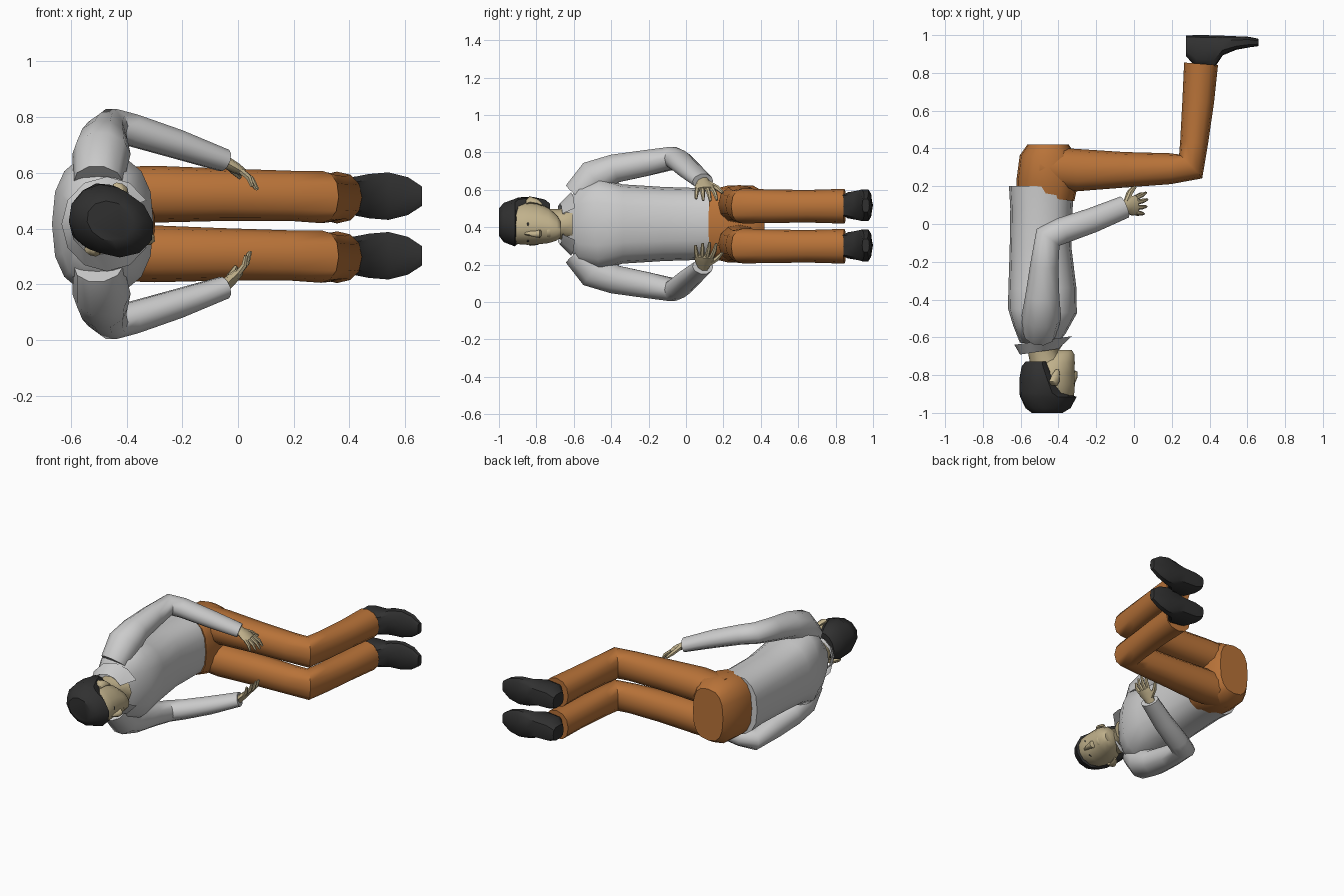
import bpy, bmesh, math
from mathutils import Vector as V

if "Cube" in bpy.data.objects:
    bpy.data.objects.remove(bpy.data.objects["Cube"])

MID = 0.417            # height of the body's symmetry plane (figure lies on its side)


def material(name, rgb):
    m = bpy.data.materials.new(name)
    m.diffuse_color = (*rgb, 1)
    m.use_nodes = True
    m.node_tree.nodes["Principled BSDF"].inputs["Base Color"].default_value = m.diffuse_color
    return m


SKIN = material("skin", (0.53, 0.44, 0.26))
CLOTH = material("orange cloth", (0.48, 0.17, 0.04))
DARK = material("dark", (0.03, 0.03, 0.03))


def finish(name, bm, mat, angle=50):
    bmesh.ops.recalc_face_normals(bm, faces=bm.faces)
    me = bpy.data.meshes.new(name)
    bm.to_mesh(me)
    bm.free()
    ob = bpy.data.objects.new(name, me)
    bpy.context.collection.objects.link(ob)
    if mat:
        me.materials.append(mat)
    bpy.ops.object.select_all(action='DESELECT')
    ob.select_set(True)
    bpy.context.view_layer.objects.active = ob
    bpy.ops.object.shade_smooth_by_angle(angle=math.radians(angle))
    return ob


def sweep(name, rings, mat=None, n=12, ref=(0, 0, 1), axis=None, p=1.0, gap=False, angle=50):
    """Skin rings of (centre, radius across, radius along ref) following their path."""
    bm = bmesh.new()
    pts = [V(r[0]) for r in rings]
    dirs = [(b - a).normalized() for a, b in zip(pts, pts[1:])]
    loops = []
    for i, (c, ra, rb) in enumerate(rings):
        t = V(axis) if axis else dirs[max(i - 1, 0)] + dirs[min(i, len(dirs) - 1)]
        t.normalize()
        side = t.cross(V(ref)).normalized()
        up = side.cross(t)
        loop = []
        for k in range(n):
            a = 2 * math.pi * k / n
            ca, sa = math.cos(a), math.sin(a)
            x = math.copysign(abs(ca) ** p, ca)
            y = math.copysign(abs(sa) ** p, sa)
            loop.append(bm.verts.new(V(c) + side * ra * x + up * rb * y))
        loops.append(loop)
    for a, b in zip(loops, loops[1:]):
        for k in range(n):
            if gap and k in (0, n - 1):
                continue
            j = (k + 1) % n
            bm.faces.new((a[k], a[j], b[j], b[k]))
    if not gap:
        bm.faces.new(loops[0])
        bm.faces.new(loops[-1])
    return finish(name, bm, mat, angle)


def blob(name, centre, size, mat):
    bm = bmesh.new()
    bmesh.ops.create_uvsphere(bm, u_segments=10, v_segments=6, radius=1)
    for v in bm.verts:
        v.co = V(centre) + V((v.co.x * size[0], v.co.y * size[1], v.co.z * size[2]))
    return finish(name, bm, mat)


# Shirt body, running from hem to neck
sweep("shirt_body", [((x, y, MID), rx, rz) for x, y, rx, rz in (
    (-.49, .2, .172, .195), (-.49, .08, .165, .192), (-.495, -.12, .163, .198),
    (-.485, -.34, .18, .212), (-.485, -.46, .183, .25),
    (-.5, -.56, .14, .225), (-.51, -.64, .095, .11))], p=.8, n=16)

# Open folded collar
sweep("shirt_collar", [((-.5, -.65, MID), .1, .1), ((-.495, -.675, MID), .11, .11),
                       ((-.47, -.615, MID), .165, .17)],
      axis=(-.15, 1, 0), gap=True, n=12, angle=30)

# Trouser seat
sweep("trouser_seat", [((x, y, MID), rx, rz) for x, y, rx, rz in (
    (-.47, .14, .155, .185), (-.46, .22, .163, .205), (-.455, .36, .15, .205),
    (-.455, .42, .11, .17))], CLOTH, p=.75, n=16)

for s, side in ((1, "left"), (-1, "right")):
    # Trouser leg with bent knee
    sweep(side + "_trouser_leg", [((x, y, MID + off + s * .107), ra, rb) for x, y, off, ra, rb in (
        (-.5, .3, 0, .11, .095), (-.3, .285, 0, .112, .102), (-.05, .287, -.002, .094, .094),
        (.19, .293, -.006, .082, .09), (.3, .305, -.01, .088, .094),
        (.318, .43, -.012, .074, .09), (.34, .65, -.012, .084, .087))]
        + [((.355, .848, MID - .012 + s * .107), .09, .093)], CLOTH, p=.9)

    # Shoe
    sweep(side + "_shoe", [((x, y, MID - .007 + s * .107), ra, rb) for x, y, ra, rb in (
        (.275, .943, .055, .045), (.33, .915, .085, .068), (.42, .908, .091, .072),
        (.47, .945, .052, .082), (.54, .958, .036, .088), (.61, .963, .028, .07),
        (.66, .961, .019, .036))], DARK, axis=(1, 0, 0), p=.65, n=10, angle=40)

    # Sleeve from shoulder through elbow to cuff
    sweep(side + "_sleeve", [((x, y, MID + s * z), ra, rb) for x, y, z, ra, rb in (
        (-.5, -.575, .15, .09, .09), (-.49, -.49, .25, .105, .1), (-.485, -.38, .297, .09, .08),
        (-.475, -.22, .325, .075, .073), (-.455, -.07, .352, .075, .064),
        (-.38, -.035, .337, .07, .06), (-.22, .02, .287, .066, .054),
        (-.05, .09, .228, .06, .042))], n=10)

    # Hand: palm, four curled fingers and a thumb
    w = V((-.055, .09, MID + s * .228))
    d = V((.13, .02, -.075 if s > 0 else .12)).normalized()
    e = V((0, 1, 0))
    n = d.cross(e).normalized() * -s      # towards the back of the hand or palm
    if n.z * s > 0:
        n = -n                            # palm side looks at the body's middle
    sweep(side + "_palm", [(w - d * .02, .033, .026), (w + d * .02, .038, .022),
                           (w + d * .055, .052, .02), (w + d * .085, .05, .015)],
          SKIN, ref=n, n=8)
    for i, length in enumerate((.062, .078, .084, .076)):
        o = -.039 + i * .026
        base = w + d * .078 + e * o
        mid = base + d * length * .55 + e * o * .25 + n * .006
        tip = base + d * length + e * o * .4 + n * .028
        sweep(f"{side}_finger_{i + 1}", [(base, .013, .012), (mid, .012, .011), (tip, .007, .007)],
              SKIN, ref=n, n=6)
    sweep(side + "_thumb", [(w + d * .02 + e * .025, .016, .016),
                            (w + d * .05 + e * .07 + n * .012, .014, .014),
                            (w + d * .085 + e * .095 + n * .022, .008, .008)], SKIN, ref=n, n=6)

# Head, turned a little: F is the face direction, E the ear axis
F, E, HEAD = V((.91, 0, -.41)), V((.41, 0, .91)), V((-.455, 0, .425))


def at(f, y, e=0):
    return HEAD + F * f + E * e + V((0, y, 0))


sweep("head", [(at(f, y), rf, re) for f, y, rf, re in (
    (0, -.985, .08, .06), (0, -.93, .142, .108), (.005, -.85, .143, .113),
    (.015, -.79, .13, .108), (.04, -.735, .108, .093), (.07, -.69, .078, .066),
    (.09, -.668, .045, .04))], SKIN, ref=E, axis=(0, 1, 0), n=14)
sweep("neck", [((-.46, -.76, MID + .003), .085, .078), ((-.48, -.68, MID), .08, .08),
               ((-.475, -.6, MID), .12, .095)], SKIN)

# Hair cap: full on top, only the back and sides lower down
sweep("hair", [(at(f, y), rf, re) for f, y, rf, re in (
    (-.005, -1, .085, .07), (0, -.975, .125, .1), (.002, -.915, .158, .12),
    (-.03, -.895, .126, .122), (-.06, -.82, .092, .119), (-.075, -.755, .065, .1),
    (-.07, -.728, .05, .08))], DARK, ref=E, axis=(0, 1, 0), n=12, angle=35)

# Face details
sweep("nose", [(at(.135, -.865), .012, .01), (at(.15, -.81), .022, .016),
               (at(.148, -.782), .022, .024), (at(.13, -.77), .012, .014)],
      SKIN, ref=E, axis=(0, 1, 0), n=8)
sweep("lips", [(at(.134, -.742), .014, .028), (at(.134, -.727), .016, .03),
               (at(.128, -.715), .012, .022)], SKIN, ref=E, axis=(0, 1, 0), n=8)
for s, side in ((1, "left"), (-1, "right")):
    sweep(side + "_ear", [(at(-.015, -.855, s * .112), .018, .012),
                          (at(-.02, -.835, s * .125), .03, .016),
                          (at(-.008, -.795, s * .12), .022, .013),
                          (at(.005, -.77, s * .108), .01, .008)],
          SKIN, ref=E, axis=(0, 1, 0), n=8)
    blob(side + "_eye", at(.126, -.845, s * .045), (.011, .008, .012), DARK)
